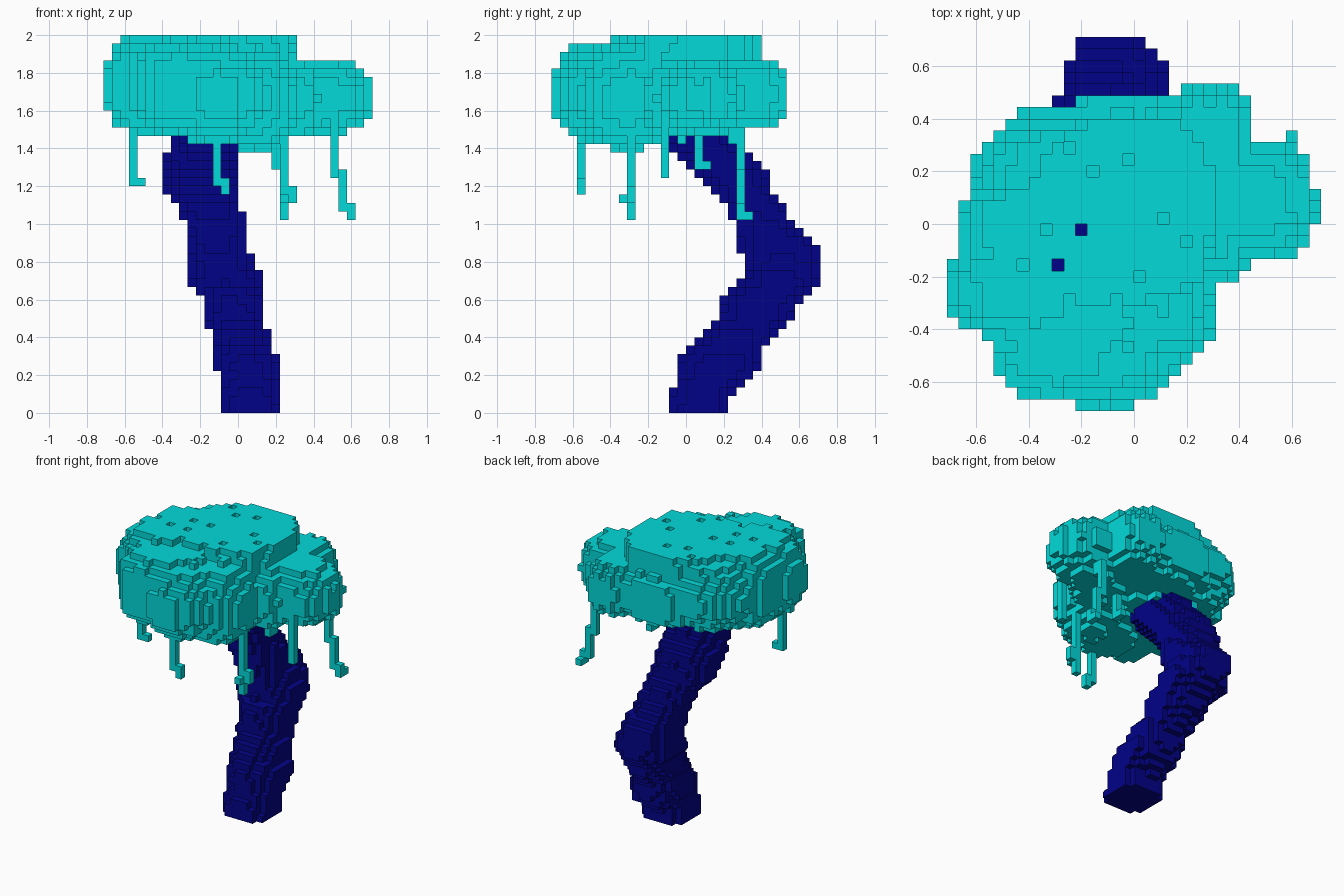
import bpy, bmesh, math, random

if "Cube" in bpy.data.objects:
    bpy.data.objects.remove(bpy.data.objects["Cube"], do_unlink=True)

random.seed(4)
V = 2 / 45            # edge of one block
NX, NZ = 32, 45       # blocks across and up


def material(name, rgb):
    m = bpy.data.materials.new(name)
    m.use_nodes = True
    m.diffuse_color = (*rgb, 1)
    b = m.node_tree.nodes["Principled BSDF"]
    b.inputs["Base Color"].default_value = (*rgb, 1)
    b.inputs["Roughness"].default_value = 0.9
    return m


def centre(c):
    return ((c[0] + 0.5 - NX / 2) * V, (c[1] + 0.5 - NX / 2) * V, (c[2] + 0.5) * V)


def cell(x, y, z):
    return (math.floor(x / V + NX / 2), math.floor(y / V + NX / 2), math.floor(z / V))


GRID = [(i, j, k) for i in range(NX) for j in range(NX) for k in range(NZ)]

# Trunk outline by height: z, x min, x max, y min, y max
TRUNK = [
    (0.00, -.09, .22, -.09, .22), (0.12, -.09, .22, -.085, .25),
    (0.20, -.10, .22, -.04, .36), (0.27, -.13, .22, -.04, .40),
    (0.38, -.14, .18, .05, .43), (0.52, -.18, .13, .18, .57),
    (0.62, -.19, .13, .20, .64), (0.69, -.27, .13, .29, .70),
    (0.75, -.27, .12, .31, .72), (0.80, -.27, .08, .31, .72),
    (0.88, -.27, .05, .27, .72), (0.98, -.28, .04, .26, .59),
    (1.10, -.33, .01, .20, .51), (1.20, -.40, .00, .12, .45),
    (1.32, -.40, .00, .00, .40), (1.42, -.34, .00, -.10, .31),
    (1.56, -.34, -.04, -.16, .20),
]


def trunk_outline(z):
    for a, b in zip(TRUNK, TRUNK[1:]):
        if a[0] <= z < b[0]:
            t = (z - a[0]) / (b[0] - a[0])
            return [p + (q - p) * t for p, q in zip(a[1:], b[1:])]
    return None


def in_trunk(c):
    x, y, z = centre(c)
    o = trunk_outline(z)
    if not o:
        return False
    u = abs(x - (o[0] + o[1]) / 2) / ((o[1] - o[0]) / 2)
    v = abs(y - (o[2] + o[3]) / 2) / ((o[3] - o[2]) / 2)
    return u ** 2.4 + v ** 2.4 <= 1


# Foliage lobes: centre, radii, squareness
LOBES = [
    ((-.04, .05, 1.82), (.35, .36, .34), 3),       # middle, flat on top
    ((-.03, .20, 1.69), (.29, .30, .19), 3),       # back
    ((-.11, -.38, 1.68), (.30, .34, .27), 2.2),    # front
    ((-.29, -.41, 1.72), (.26, .27, .25), 3),      # front corner
    ((-.42, -.23, 1.74), (.29, .22, .28), 2.6),    # far side
    ((-.40, -.02, 1.74), (.28, .20, .28), 2.6),    # far side, rear
    ((-.30, .12, 1.73), (.32, .33, .26), 2),       # back corner
    ((.44, .08, 1.67), (.27, .23, .21), 2.2),      # low side lobe
    ((.27, -.02, 1.66), (.20, .22, .22), 2.2),     # low side lobe, inner
    ((.29, .25, 1.69), (.16, .29, .19), 3),        # low back lobe
    ((.09, -.30, 1.66), (.22, .27, .28), 2.2),     # low front lobe
]

# Each column of leaves swells or shrinks a little, giving upright ribs
RIBS = {(i, j): random.uniform(0.91, 1.05) for i in range(NX) for j in range(NX)}


def in_foliage(c):
    p = centre(c)
    return any(sum((abs(a - m) / r) ** e for a, m, r in zip(p, mid, rad)) <= RIBS[c[:2]]
               for mid, rad, e in LOBES)


trunk = {c for c in GRID if in_trunk(c)}
foliage = {c for c in GRID if in_foliage(c)} - trunk

# Single-block pits in the crown; the last two reveal bark
PITS = [(-.25, .29), (-.02, .24), (-.16, .20), (-.33, -.02), (-.42, -.15),
        (.11, .02), (.20, -.07), (.02, -.20), (-.20, -.02), (-.29, -.15)]
for n, (x, y) in enumerate(PITS):
    i, j, _ = cell(x, y, 0)
    column = [c[2] for c in foliage if c[:2] == (i, j)]
    if column:
        top = max(column)
        foliage.discard((i, j, top))
        if n >= 8:
            foliage.discard((i, j, top - 1))
            trunk.add((i, j, top - 1))

# Hanging vines: vertical runs (x, y, z bottom, z top) with hooked tips
VINES = [
    (-.555, -.29, 1.20, 1.60), (-.51, -.29, 1.20, 1.24),
    (-.11, -.555, 1.20, 1.56), (-.065, -.555, 1.155, 1.24),
    (.245, -.29, 1.02, 1.56), (.29, -.29, 1.11, 1.20), (.245, -.335, 1.11, 1.155),
    (.51, .245, 1.42, 1.60), (.51, .29, 1.24, 1.51), (.555, .29, 1.065, 1.29),
    (.60, .29, 1.02, 1.11), (.60, .335, 1.02, 1.065),
    (.20, .065, 1.29, 1.56), (.20, .11, 1.29, 1.33),
    (.51, -.11, 1.25, 1.62),
]
vines = set()
for x, y, z0, z1 in VINES:
    i, j, _ = cell(x, y, 0)
    vines |= {(i, j, k) for k in range(round(z0 / V), round(z1 / V))}
vines -= trunk | foliage

FILLED = trunk | foliage | vines


def build(name, cells, mat):
    """Mesh of every block face that is not covered by a neighbour."""
    bm = bmesh.new()
    verts = {}

    def vert(p):
        if p not in verts:
            verts[p] = bm.verts.new(((p[0] - NX / 2) * V, (p[1] - NX / 2) * V, p[2] * V))
        return verts[p]

    for c in sorted(cells):
        for axis in range(3):
            u, v = (axis + 1) % 3, (axis + 2) % 3
            for side in (0, 1):
                n = list(c)
                n[axis] += 2 * side - 1
                if tuple(n) in FILLED:
                    continue
                ring = []
                for du, dv in ((0, 0), (1, 0), (1, 1), (0, 1)):
                    p = list(c)
                    p[axis] += side
                    p[u] += du
                    p[v] += dv
                    ring.append(vert(tuple(p)))
                bm.faces.new(ring if side else ring[::-1])
    mesh = bpy.data.meshes.new(name)
    bm.to_mesh(mesh)
    bm.free()
    mesh.materials.append(mat)
    ob = bpy.data.objects.new(name, mesh)
    bpy.context.collection.objects.link(ob)


teal = material("teal leaves", (0.0010, 0.70, 0.70))
navy = material("navy bark", (0.0008, 0.0008, 0.25))
build("trunk", trunk, navy)
build("foliage", foliage, teal)
build("hanging_vines", vines, teal)
